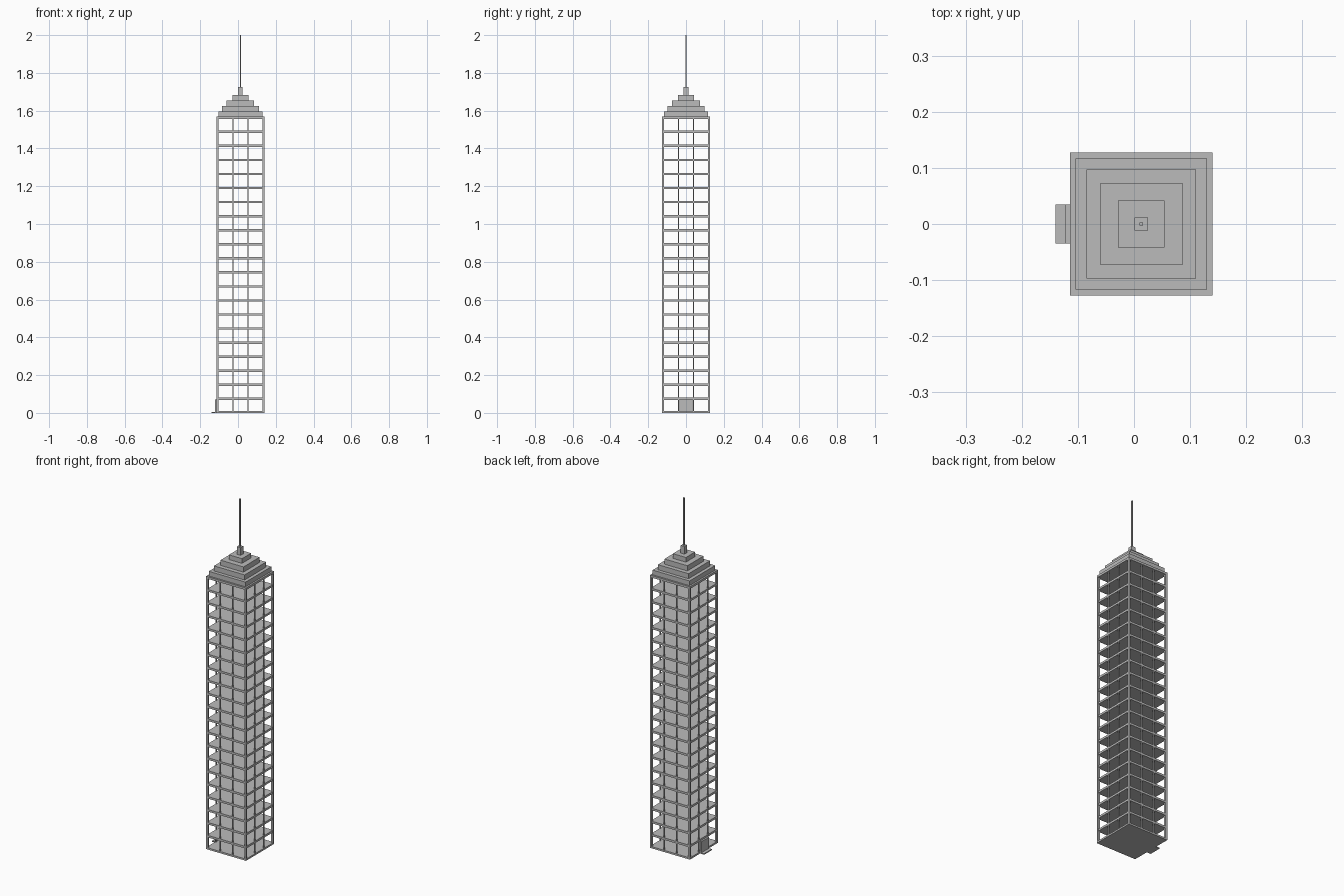
import bpy, bmesh
from mathutils import Matrix, Vector

if "Cube" in bpy.data.objects:
    bpy.data.objects.remove(bpy.data.objects["Cube"])

CX = 0.013          # tower axis, the entrance step pushes it off centre
PITCH = 0.0744      # storey height
STOREYS = 21
ROOF = 1.569

stone = bpy.data.materials.new("grey stone")
stone.diffuse_color = (0.5, 0.5, 0.5, 1)
stone.use_nodes = True
stone.node_tree.nodes["Principled BSDF"].inputs["Base Color"].default_value = stone.diffuse_color


def boxes(name, spans):
    """One object made of boxes, each (x0, x1, y0, y1, z0, z1)."""
    bm = bmesh.new()
    for x0, x1, y0, y1, z0, z1 in spans:
        m = Matrix.Translation(Vector(((x0 + x1) / 2, (y0 + y1) / 2, (z0 + z1) / 2)))
        m = m @ Matrix.Diagonal((x1 - x0, y1 - y0, z1 - z0, 1))
        bmesh.ops.create_cube(bm, size=1, matrix=m)
    me = bpy.data.meshes.new(name)
    bm.to_mesh(me)
    bm.free()
    me.materials.append(stone)
    ob = bpy.data.objects.new(name, me)
    bpy.context.collection.objects.link(ob)
    return ob


def square(half, z0, z1, x=0.0, y=0.0):
    return (CX + x - half, CX + x + half, y - half, y + half, z0, z1)


# Ground slab and open floors
boxes("ground_slab", [square(0.127, 0, 0.01)])
boxes("floor_slabs", [square(0.1245, i * PITCH - 0.006, i * PITCH + 0.006)
                      for i in range(1, STOREYS)])
boxes("roof_slab", [square(0.127, STOREYS * PITCH - 0.006, ROOF)])

# Corner columns
boxes("corner_columns", [square(0.0055, 0.005, ROOF - 0.004, sx * 0.1215, sy * 0.1215)
                         for sx in (-1, 1) for sy in (-1, 1)])

# Slim posts at the third points of each side
posts = []
for side in (-1, 1):
    for t in (-0.04, 0.04):
        posts.append(square(0.003, 0.005, ROOF - 0.004, t, side * 0.1225))
        posts.append(square(0.003, 0.005, ROOF - 0.004, side * 0.1225, t))
boxes("facade_posts", posts)

# Stepped crown
tiers = [(0.117, 1.596), (0.0975, 1.625), (0.073, 1.655), (0.0415, 1.682), (0.012, 1.726)]
z = ROOF
for n, (half, top) in enumerate(tiers, 1):
    boxes(f"crown_tier_{n}", [square(half, z, top)])
    z = top

# Mast
boxes("mast", [square(0.003, z, 2.0)])

# Entrance on the left side
boxes("entrance_door", [(-0.122, -0.112, -0.035, 0.035, 0, 0.07)])
boxes("entrance_step", [(-0.14, -0.122, -0.035, 0.035, 0, 0.006)])
